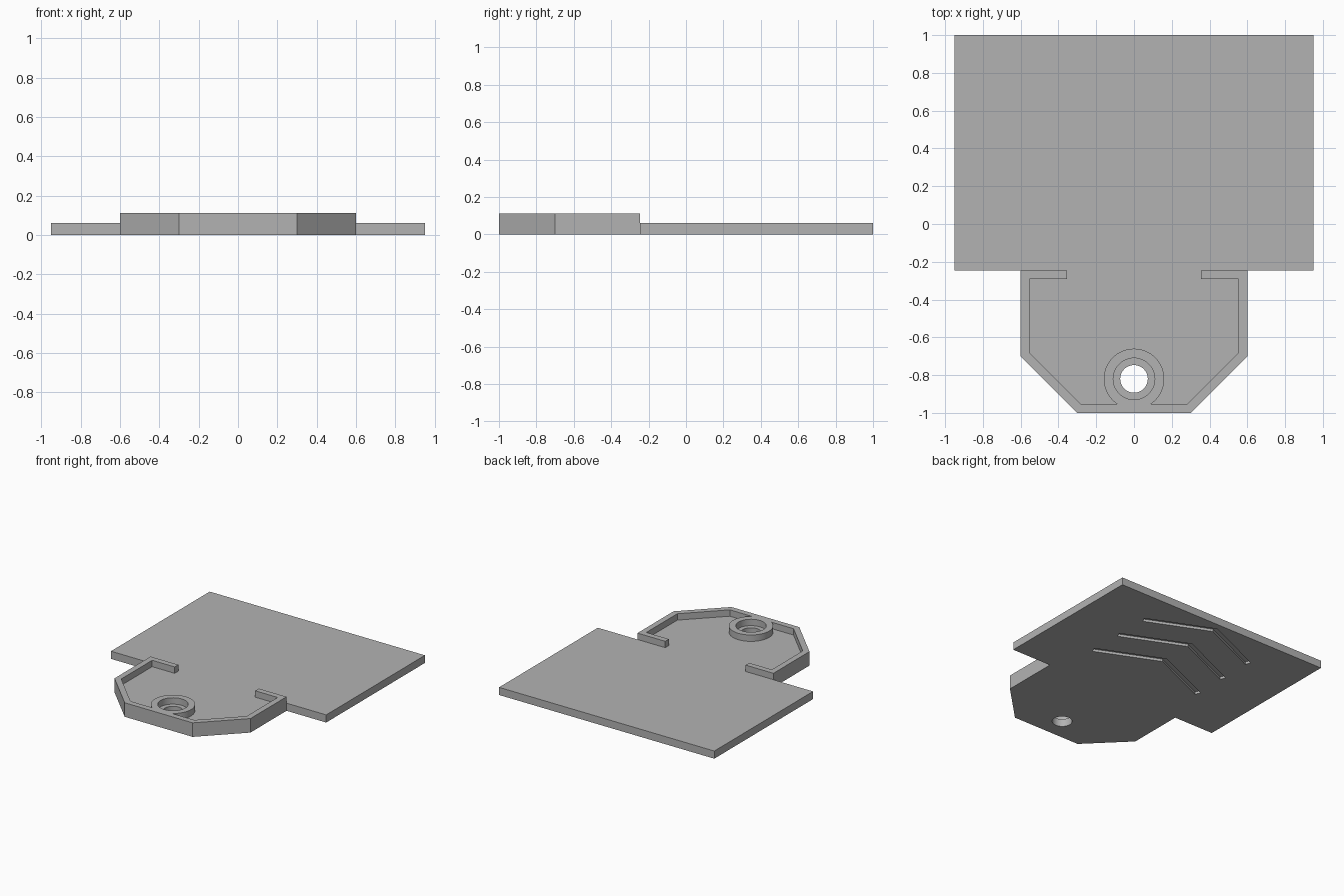
import bpy, bmesh
from math import cos, sin, pi, hypot

cube = bpy.data.objects.get("Cube")
if cube:
    bpy.data.objects.remove(cube, do_unlink=True)

FLOOR, TOP = 0.061, 0.112      # plate thickness and rim height
WALL = 0.046                   # rim wall thickness
BACK = -0.245                  # line where the tab meets the wide plate
HOLE_Y = -0.82

grey = bpy.data.materials.new("plain grey")
grey.use_nodes = True
colour = (0.45, 0.45, 0.45, 1)
grey.diffuse_color = colour
grey.node_tree.nodes["Principled BSDF"].inputs["Base Color"].default_value = colour


def prism(name, points, z0, z1):
    """Extrude a flat outline between two heights."""
    bm = bmesh.new()
    face = bm.faces.new([bm.verts.new((x, y, z0)) for x, y in points])
    up = bmesh.ops.extrude_face_region(bm, geom=[face])["geom"]
    for v in up:
        if isinstance(v, bmesh.types.BMVert):
            v.co.z = z1
    bmesh.ops.recalc_face_normals(bm, faces=bm.faces)
    mesh = bpy.data.meshes.new(name)
    bm.to_mesh(mesh)
    bm.free()
    mesh.materials.append(grey)
    obj = bpy.data.objects.new(name, mesh)
    bpy.context.collection.objects.link(obj)
    return obj


def disc(name, radius, z0, z1, n=64):
    ring = [(radius * cos(2 * pi * i / n), HOLE_Y + radius * sin(2 * pi * i / n))
            for i in range(n)]
    return prism(name, ring, z0, z1)


def combine(target, other, operation):
    """Apply a boolean and remove the helper."""
    other.hide_render = True
    mod = target.modifiers.new(operation, "BOOLEAN")
    mod.operation, mod.solver, mod.object = operation, "EXACT", other
    bpy.context.view_layer.objects.active = target
    bpy.ops.object.modifier_apply(modifier=mod.name)
    bpy.data.objects.remove(other, do_unlink=True)


def mirrored(half):
    """Close a right-hand outline with its mirror image."""
    return half + [(-x, y) for x, y in reversed(half)]


# Wide plate with the chamfered tab
tab = [(0.6, BACK), (0.6, -0.7), (0.3, -1)]
body = prism("sign_plate", mirrored([(0.95, 1), (0.95, BACK)] + tab), 0, FLOOR)

# Raised rim around the tab, hooked inward at its two ends
inner = [(0.3 - WALL * 0.41, -1 + WALL), (0.6 - WALL, -0.7 + WALL * 0.41),
         (0.6 - WALL, BACK - WALL), (0.355, BACK - WALL), (0.355, BACK)]
left = tab[::-1] + inner[::-1]
outline = [(0.355, BACK)] + tab + [(-x, y) for x, y in reversed(tab)]
outline += [(-x, y) for x, y in reversed(inner)] + inner[:-1]
rim = prism("rim", outline, 0.02, TOP)

# Round boss joined to the front wall, with its recess and through hole
combine(rim, disc("boss", 0.16, 0.03, TOP), "UNION")
combine(rim, disc("recess_cutter", 0.11, -1, 1), "DIFFERENCE")
combine(body, disc("hole_cutter", 0.073, -1, 1), "DIFFERENCE")
combine(body, rim, "UNION")

# Three chevron grooves under the plate
SPAN, DROP, WIDTH = 0.5, 0.22, 0.045
length = hypot(SPAN, DROP)
nx, ny = WIDTH / 2 * DROP / length, WIDTH / 2 * SPAN / length
bend = WIDTH / 2 * length / SPAN
for i in range(3):
    y = 0.925 - 0.287 * i
    chevron = [(0, y + bend), (SPAN + nx, y - DROP + ny), (SPAN - nx, y - DROP - ny),
               (0, y - bend), (nx - SPAN, y - DROP - ny), (-SPAN - nx, y - DROP + ny)]
    combine(body, prism("groove_cutter", chevron, -0.1, 0.02), "DIFFERENCE")

# Merge coplanar leftovers and smooth only the round walls
bm = bmesh.new()
bm.from_mesh(body.data)
bmesh.ops.remove_doubles(bm, verts=bm.verts, dist=1e-5)
bmesh.ops.dissolve_limit(bm, angle_limit=0.005, verts=bm.verts, edges=bm.edges)
bm.to_mesh(body.data)
bm.free()
bpy.ops.object.select_all(action="DESELECT")
body.select_set(True)
bpy.context.view_layer.objects.active = body
bpy.ops.object.shade_smooth_by_angle(angle=pi / 6)
